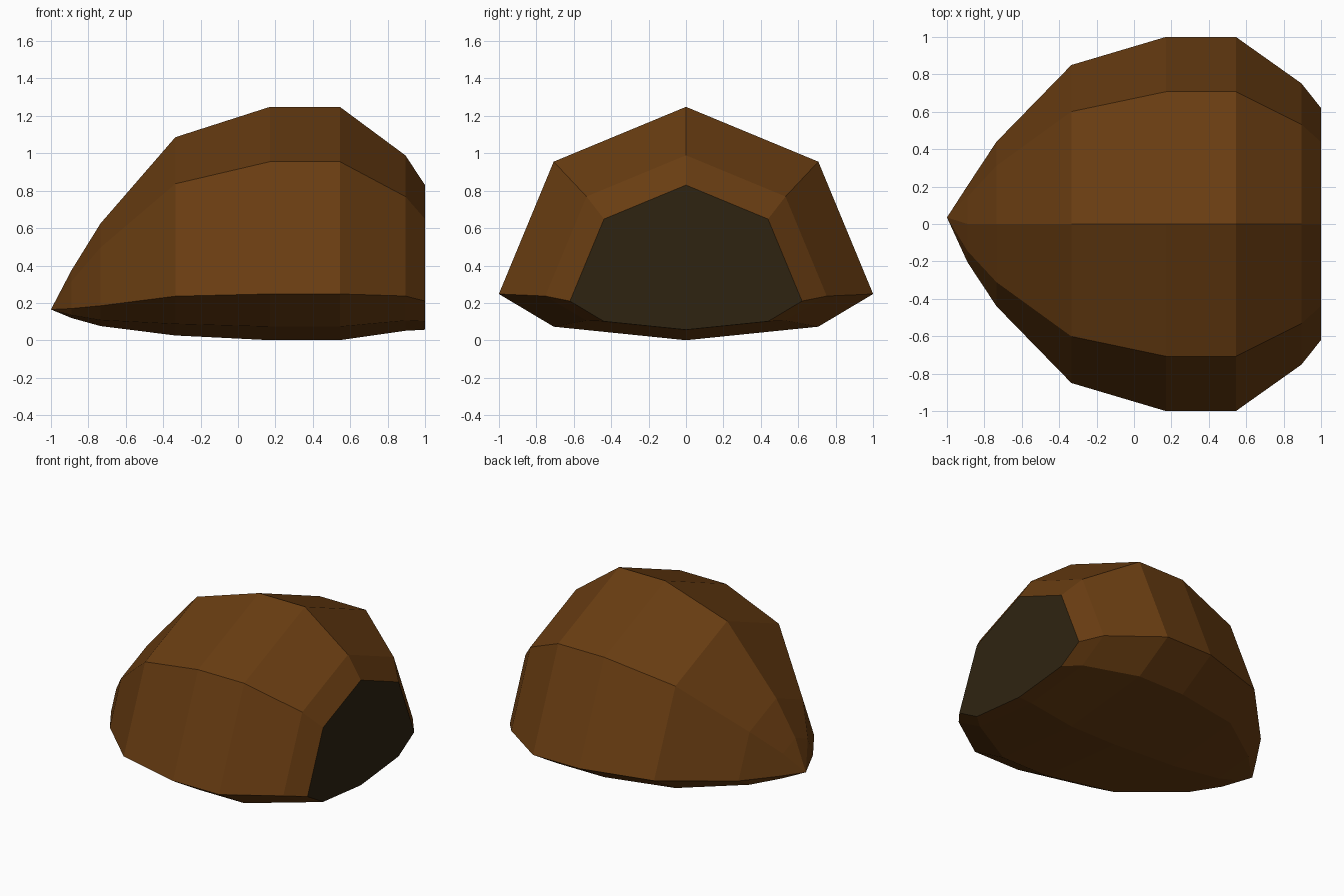
import bpy, bmesh, math

if "Cube" in bpy.data.objects:
    bpy.data.objects.remove(bpy.data.objects["Cube"])


def material(name, rgb):
    m = bpy.data.materials.new(name)
    m.diffuse_color = (*rgb, 1)
    m.use_nodes = True
    m.node_tree.nodes["Principled BSDF"].inputs["Base Color"].default_value = m.diffuse_color
    return m


# Octagonal sections along x: (x, radius, height of widest line)
SECTIONS = [(-0.89, 0.205, 0.17), (-0.735, 0.44, 0.185), (-0.335, 0.85, 0.236),
            (0.17, 1.0, 0.248), (0.545, 1.0, 0.248), (0.895, 0.752, 0.237),
            (1.0, 0.62, 0.21)]
SIDES = 8
BELLY = 0.247  # flattening of the lower half

bm = bmesh.new()
rings = []
for x, r, cz in SECTIONS:
    ring = []
    for i in range(SIDES):
        a = math.tau * i / SIDES
        s = math.sin(a)
        ring.append(bm.verts.new((x, r * math.cos(a), cz + r * s * (1 if s > 0 else BELLY))))
    rings.append(ring)

# Body skin between the sections
for a, b in zip(rings, rings[1:]):
    for i in range(SIDES):
        j = (i + 1) % SIDES
        bm.faces.new((a[i], a[j], b[j], b[i]))

# Pointed tip, slightly off centre
tip = bm.verts.new((-1, 0.035, 0.165))
for i in range(SIDES):
    bm.faces.new((tip, rings[0][(i + 1) % SIDES], rings[0][i]))

# Dark flat end
cap = bm.faces.new(rings[-1])
bmesh.ops.recalc_face_normals(bm, faces=bm.faces)
cap.material_index = 1

mesh = bpy.data.meshes.new("body")
bm.to_mesh(mesh)
bm.free()
mesh.materials.append(material("brown", (0.14, 0.046, 0.0058)))
mesh.materials.append(material("dark olive", (0.028, 0.0175, 0.0057)))
body = bpy.data.objects.new("body", mesh)
bpy.context.collection.objects.link(body)
